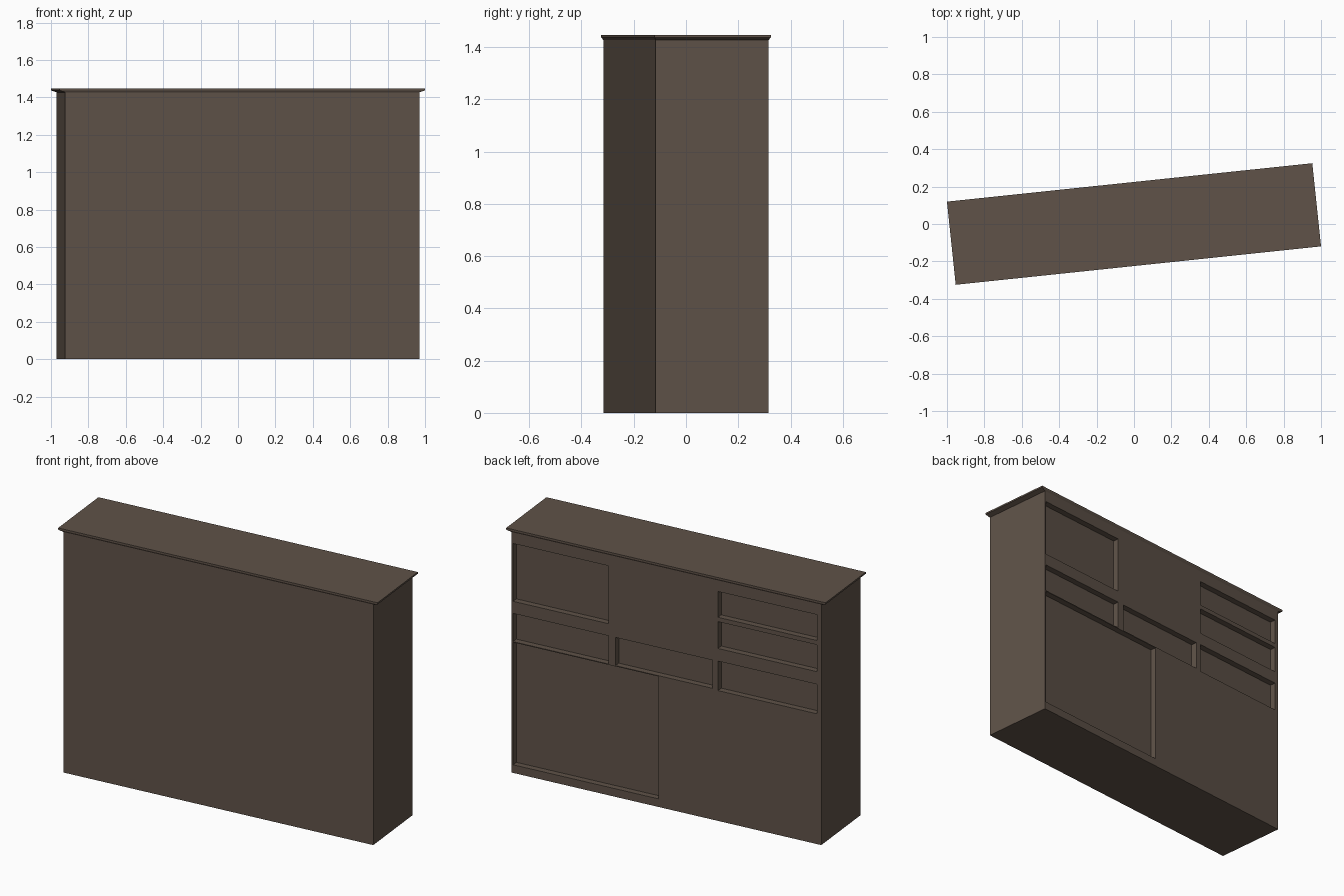
import bpy, bmesh, math
from mathutils import Vector

if "Cube" in bpy.data.objects:
    bpy.data.objects.remove(bpy.data.objects["Cube"])

TURN = math.radians(6)          # the whole cabinet stands slightly turned
L, W, H = 1.905, 0.435, 1.427   # body
TL, TW, TOP = 1.964, 0.447, 1.447  # top board
DEPTH = 0.036                   # recess depth

wood = bpy.data.materials.new("dark brown wood")
wood.diffuse_color = (0.115, 0.085, 0.065, 1)
wood.use_nodes = True
wood.node_tree.nodes["Principled BSDF"].inputs["Base Color"].default_value = wood.diffuse_color


def add_box(bm, lo, hi):
    mid = (Vector(lo) + Vector(hi)) / 2
    size = Vector(hi) - Vector(lo)
    verts = bmesh.ops.create_cube(bm, size=1)["verts"]
    for v in verts:
        v.co = Vector(a * b for a, b in zip(v.co, size)) + mid
    return verts


def make_object(name, bm):
    bmesh.ops.recalc_face_normals(bm, faces=bm.faces)
    mesh = bpy.data.meshes.new(name)
    bm.to_mesh(mesh)
    bm.free()
    mesh.materials.append(wood)
    ob = bpy.data.objects.new(name, mesh)
    ob.rotation_euler.z = TURN
    bpy.context.collection.objects.link(ob)
    return ob


# Cabinet body
bm = bmesh.new()
add_box(bm, (-L / 2, -W / 2, 0), (L / 2, W / 2, H))
body = make_object("cabinet_body", bm)

# Recessed doors and drawers: start, end (from the +x edge), bottom, top
recesses = [
    (0.010, 0.598, 1.018, 1.361),
    (0.010, 0.598, 0.779, 0.946),
    (0.640, 1.236, 0.779, 0.946),
    (1.270, 1.880, 1.208, 1.361),
    (1.270, 1.880, 1.023, 1.182),
    (1.270, 1.880, 0.773, 0.948),
    (0.010, 0.904, 0.048, 0.774),
]
bm = bmesh.new()
for a, b, z0, z1 in recesses:
    add_box(bm, (L / 2 - b, W / 2 - DEPTH, z0), (L / 2 - a, W / 2 + 0.05, z1))
cutter = make_object("recess_cutter", bm)
cutter.hide_render = True

mod = body.modifiers.new("recesses", 'BOOLEAN')
mod.operation = 'DIFFERENCE'
mod.solver = 'EXACT'
mod.object = cutter
bpy.context.view_layer.objects.active = body
body.select_set(True)
bpy.ops.object.modifier_apply(modifier=mod.name)
bpy.data.objects.remove(cutter)

# Top board with a sloped underside
bm = bmesh.new()
add_box(bm, (-TL / 2, -TW / 2, H + 0.01), (TL / 2, TW / 2, TOP))
under = min(bm.faces, key=lambda f: f.calc_center_median().z)
new = bmesh.ops.extrude_face_region(bm, geom=[under])["geom"]
bmesh.ops.delete(bm, geom=[under], context='FACES_ONLY')
for v in new:
    if isinstance(v, bmesh.types.BMVert):
        v.co = (math.copysign(L / 2, v.co.x), math.copysign(W / 2, v.co.y), H)
make_object("top_board", bm)
